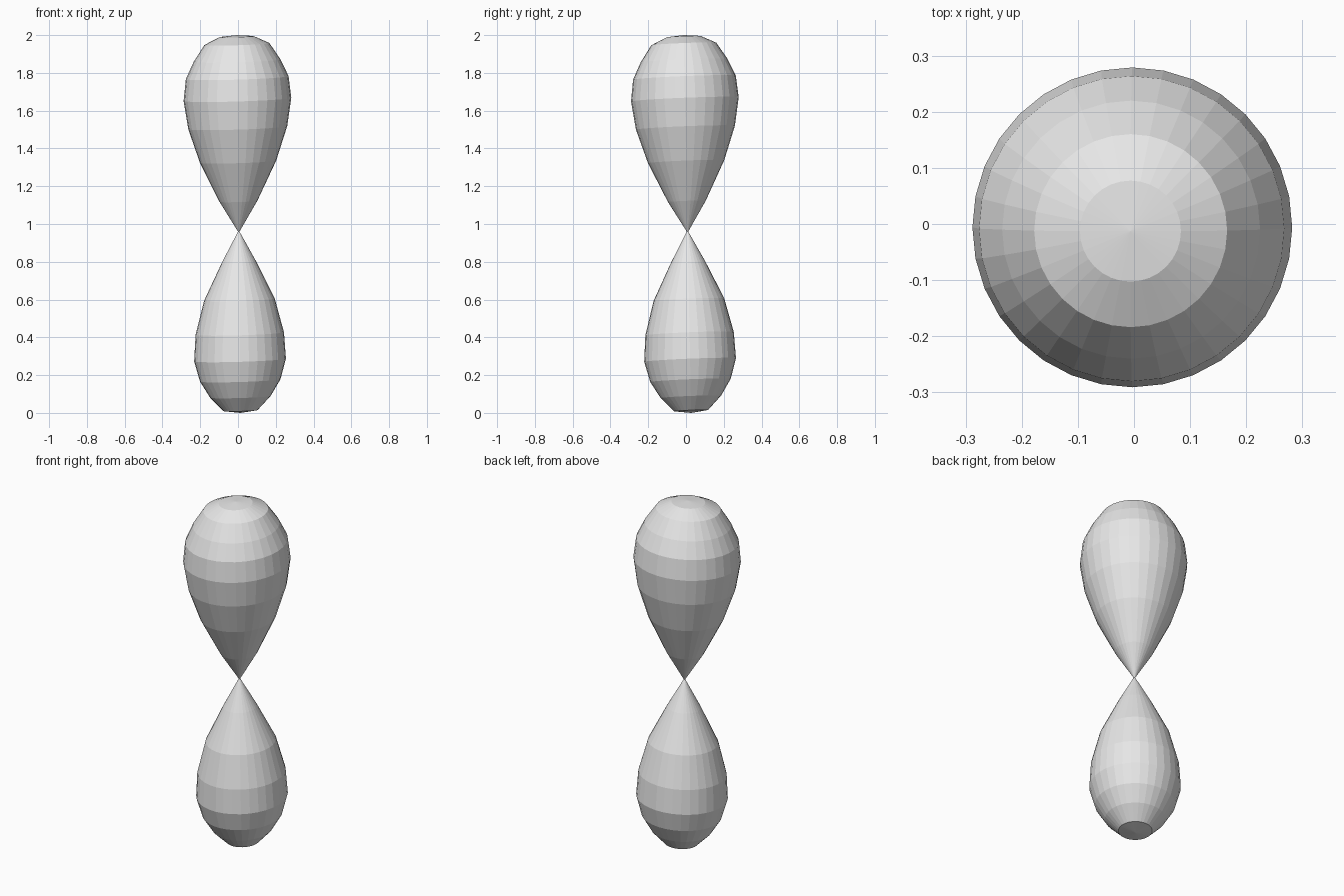
import bpy
import bmesh

if "Cube" in bpy.data.objects:
    bpy.data.objects.remove(bpy.data.objects["Cube"], do_unlink=True)

# Light grey material
grey = bpy.data.materials.new("light_grey")
grey.use_nodes = True
colour = (0.8, 0.8, 0.8, 1.0)
grey.diffuse_color = colour
grey.node_tree.nodes["Principled BSDF"].inputs["Base Color"].default_value = colour

# Profile from bottom pole to top pole: (radius, height)
WAIST = 0.96
PROFILE = [
    (0, 0), (0.09, 0.012), (0.16, 0.085), (0.213, 0.172), (0.243, 0.28),
    (0.234, 0.42), (0.187, 0.60), (0.09, 0.80), (0.004, WAIST),
    (0.1, 1.12), (0.202, 1.33), (0.262, 1.51), (0.285, 1.66),
    (0.272, 1.775), (0.23, 1.865), (0.172, 1.953), (0.09, 1.992), (0, 2.0),
]
RINGS = len(PROFILE) - 1

# Faceted sphere pinched at the waist into two teardrop lobes
bm = bmesh.new()
bmesh.ops.create_uvsphere(bm, u_segments=32, v_segments=RINGS, radius=1)
levels = sorted({round(v.co.z, 4) for v in bm.verts})
for v in bm.verts:
    radius, height = PROFILE[levels.index(round(v.co.z, 4))]
    flat = v.co.xy.normalized() * radius if radius else v.co.xy * 0
    # Slight lean of the axis and of the rings
    rise = height - WAIST
    v.co.x = flat.x + 0.004 - 0.01 * rise
    v.co.y = flat.y + 0.008 - 0.02 * rise
    v.co.z = height + 0.03 * flat.x + 0.04 * flat.y
bmesh.ops.recalc_face_normals(bm, faces=bm.faces)

mesh = bpy.data.meshes.new("double_teardrop")
bm.to_mesh(mesh)
bm.free()
mesh.materials.append(grey)
body = bpy.data.objects.new("double_teardrop", mesh)
bpy.context.collection.objects.link(body)
